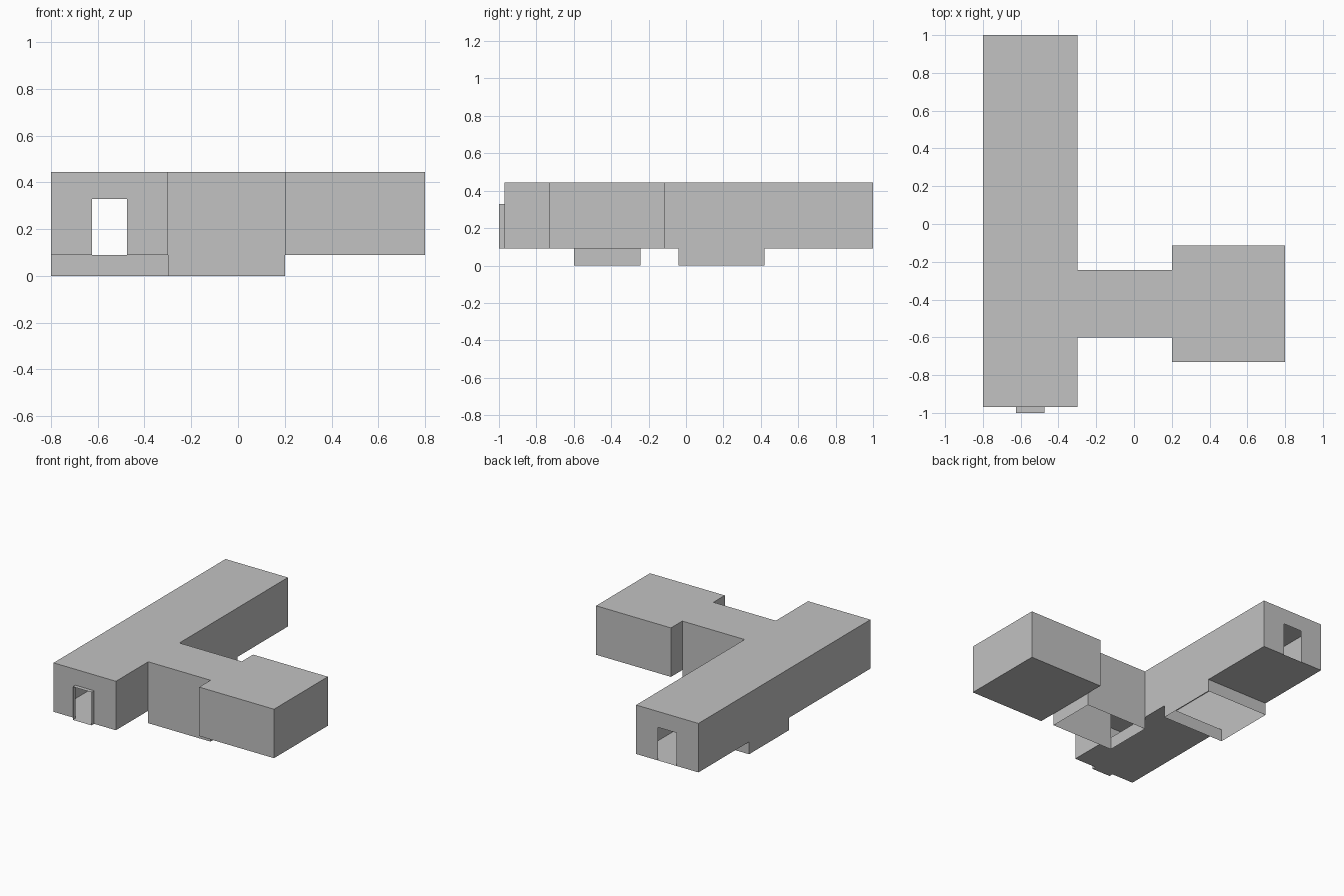
import bpy, bmesh
from mathutils import Vector

if "Cube" in bpy.data.objects:
    bpy.data.objects.remove(bpy.data.objects["Cube"])

stone = bpy.data.materials.new("plain grey")
stone.diffuse_color = (0.54, 0.54, 0.54, 1)
stone.use_nodes = True
stone.node_tree.nodes["Principled BSDF"].inputs["Base Color"].default_value = stone.diffuse_color

FLOOR, TOP = 0.09, 0.445
HX0, HX1, HY0, HY1 = -0.8, -0.3, -0.97, 1.0      # long hall
PX1, PY0, PY1 = 0.2, -0.6, -0.243                # linking passage
RX1, RY0, RY1 = 0.8, -0.73, -0.113               # side room
CY0, CY1 = -0.04, 0.42                           # sunken bay in the hall floor
DX0, DX1, DZ = -0.625, -0.475, 0.33              # doorways


def panel(bm, axis, pos, out, rect, hole=None):
    """Flat wall on a plane, facing 'out' (+1/-1), optionally with one opening.
    rect and hole are (u0, u1, v0, v1) along the two remaining axes."""
    u0, u1, v0, v1 = rect
    cells = [rect]
    if hole:
        a0, a1, b0, b1 = hole
        cells = [(u0, a0, v0, v1), (a1, u1, v0, v1), (a0, a1, v0, b0), (a0, a1, b1, v1)]
    for a, b, c, d in cells:
        if b - a < 1e-5 or d - c < 1e-5:
            continue
        corners = []
        for p in ((a, c), (b, c), (b, d), (a, d)):
            co = list(p)
            co.insert(axis, pos)
            corners.append(bm.verts.new(Vector(co)))
        face = bm.faces.new(corners)
        face.normal_update()
        if face.normal[axis] * out < 0:
            face.normal_flip()


def shell(name, lo, hi, sides, holes=None):
    """Thin box made only of the named sides, such as '-x' or '+z'."""
    holes = holes or {}
    bm = bmesh.new()
    for side in sides.split():
        axis, out = "xyz".index(side[1]), 1 if side[0] == "+" else -1
        u, v = [i for i in range(3) if i != axis]
        pos = hi[axis] if out > 0 else lo[axis]
        panel(bm, axis, pos, out, (lo[u], hi[u], lo[v], hi[v]), holes.get(side))
    bmesh.ops.remove_doubles(bm, verts=bm.verts, dist=1e-5)
    mesh = bpy.data.meshes.new(name)
    bm.to_mesh(mesh)
    bm.free()
    mesh.materials.append(stone)
    obj = bpy.data.objects.new(name, mesh)
    bpy.context.collection.objects.link(obj)
    return obj


# Long hall with a doorway at each end, an opening to the passage and a floor gap
door = (DX0, DX1, FLOOR, DZ)
shell("long_hall", (HX0, HY0, FLOOR), (HX1, HY1, TOP), "-x +x -y +y -z +z",
      {"-y": door, "+y": door,
       "+x": (PY0, PY1, FLOOR, TOP),
       "-z": (HX0, HX1, CY0, CY1)})

# Sunken bay: four short walls under the floor gap, open below
shell("sunken_bay", (HX0, CY0, 0), (HX1, CY1, FLOOR), "-x +x -y +y")

# Linking passage: side walls and roof, open below, short walls under both ends
shell("passage", (HX1, PY0, 0), (PX1, PY1, TOP), "-y +y +z")
shell("passage_end_walls", (HX1, PY0, 0), (PX1, PY1, FLOOR), "-x +x")

# Side room, open towards the passage
shell("side_room", (PX1, RY0, FLOOR), (RX1, RY1, TOP), "-x +x -y +y -z +z",
      {"-x": (PY0, PY1, FLOOR, TOP)})

# Door frame projecting from the front of the hall
shell("front_door_frame", (DX0, -1.0, FLOOR), (DX1, HY0, DZ), "-x +x -z +z")
